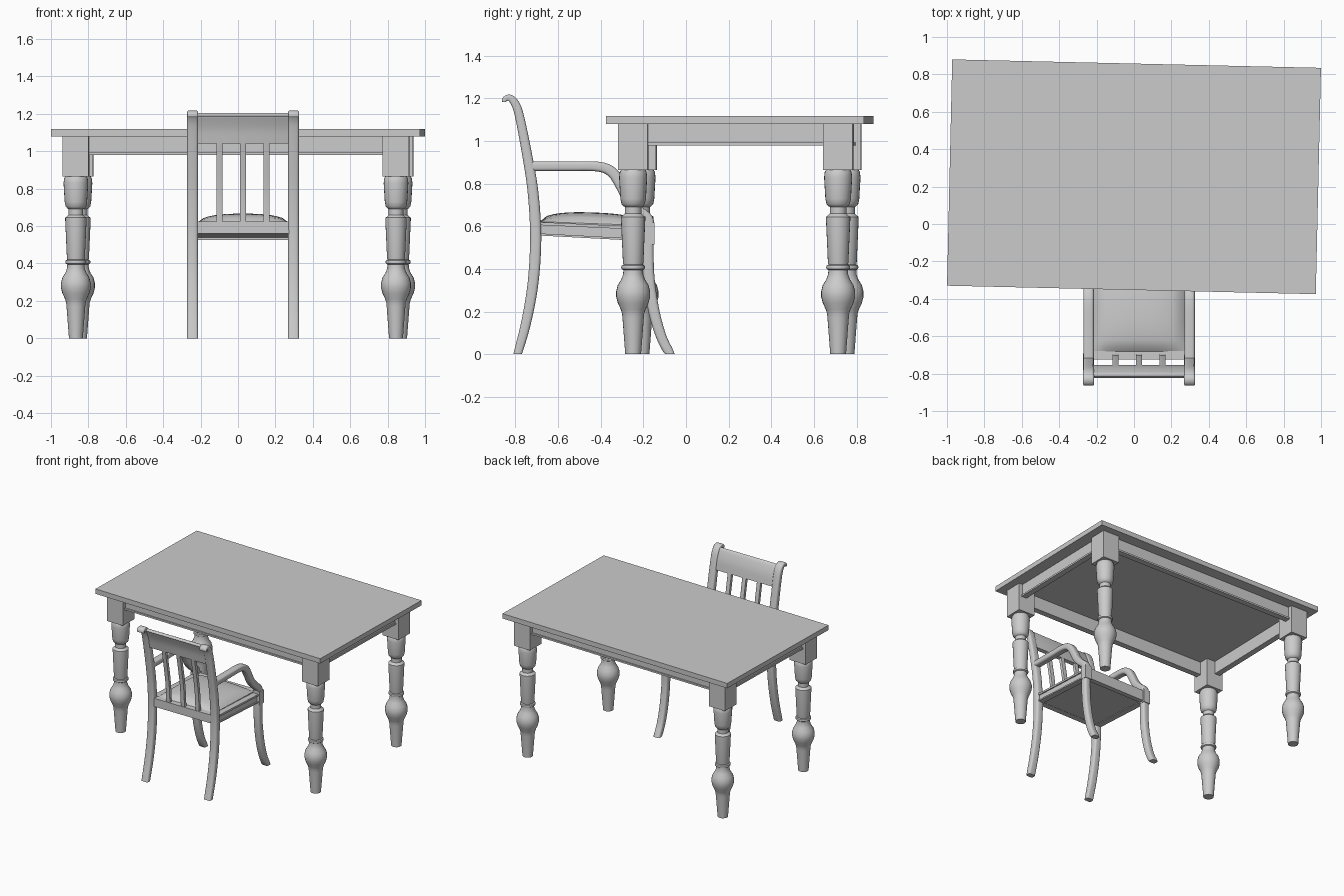
import bpy, bmesh, math
from mathutils import Matrix, Vector

if "Cube" in bpy.data.objects:
    bpy.data.objects.remove(bpy.data.objects["Cube"])

TABLE = Matrix.Translation((0, 0.2525, 0)) @ Matrix.Rotation(math.radians(-1.31), 4, 'Z')
CX = 0.027  # chair centre


def finish(name, bm, matrix=Matrix(), smooth=True):
    bmesh.ops.recalc_face_normals(bm, faces=bm.faces)
    me = bpy.data.meshes.new(name)
    bm.to_mesh(me)
    bm.free()
    ob = bpy.data.objects.new(name, me)
    bpy.context.collection.objects.link(ob)
    ob.matrix_world = matrix
    if smooth:
        bpy.ops.object.select_all(action='DESELECT')
        ob.select_set(True)
        bpy.context.view_layer.objects.active = ob
        bpy.ops.object.shade_smooth_by_angle(angle=math.radians(35))
    return ob


def box(name, lo, hi, matrix=Matrix()):
    lo, hi = Vector(lo), Vector(hi)
    bm = bmesh.new()
    bmesh.ops.create_cube(bm, size=1)
    for v in bm.verts:
        v.co = (lo + hi) / 2 + Vector(a * b for a, b in zip(v.co, hi - lo))
    return finish(name, bm, matrix, False)


def skin(bm, rings, cap=True):
    n = len(rings[0])
    for a, b in zip(rings, rings[1:]):
        for i in range(n):
            bm.faces.new((a[i], a[(i + 1) % n], b[(i + 1) % n], b[i]))
    if cap:
        bm.faces.new(rings[0])
        bm.faces.new(rings[-1])


def turned(name, profile, matrix, sides=24):
    bm = bmesh.new()
    rings = [[bm.verts.new((r * math.cos(2 * math.pi * i / sides),
                            r * math.sin(2 * math.pi * i / sides), z))
              for i in range(sides)] for r, z in profile]
    skin(bm, rings)
    return finish(name, bm, matrix)


def smooth_path(pts, steps):
    """Catmull-Rom through (y, z, thickness) points."""
    p = [Vector(q) for q in pts]
    p = [2 * p[0] - p[1]] + p + [2 * p[-1] - p[-2]]
    out = []
    for a, b, c, d in zip(p, p[1:], p[2:], p[3:]):
        for k in range(steps):
            t = k / steps
            out.append(0.5 * (2 * b + (c - a) * t + (2 * a - 5 * b + 4 * c - d) * t * t
                              + (3 * b - a - 3 * c + d) * t ** 3))
    return out + [p[-2]]


def sweep(name, pts, x, width, steps=4, corner=0.3, foot=False):
    """Sweep a rounded rectangle along a path in the yz plane."""
    path = smooth_path(pts, steps)
    bm = bmesh.new()
    rings = []
    for i, q in enumerate(path):
        t = path[min(i + 1, len(path) - 1)] - path[max(i - 1, 0)]
        n = Vector((t.y, -t.x)).normalized()
        if foot and i == 0:
            n = Vector((1, 0)) if n.x > 0 else Vector((-1, 0))
        w, h = width / 2, q.z / 2
        r = corner * min(width, q.z)
        ring = []
        for j, (sx, sy) in enumerate(((1, 1), (-1, 1), (-1, -1), (1, -1))):
            for k in range(4 if corner else 1):
                ang = math.pi / 2 * (j + k / 3)
                u = sx * (w - r) + r * math.cos(ang)
                v = sy * (h - r) + r * math.sin(ang)
                ring.append(bm.verts.new((x + u, q.x + n.x * v, max(0, q.y + n.y * v))))
        rings.append(ring)
    skin(bm, rings)
    return finish(name, bm)


# Table top
box("table_top", (-0.986, -0.605, 1.08), (0.986, 0.605, 1.118), TABLE)

# Table legs: square block plus turned post
LEG = [(0.037, 0), (0.05, 0.17), (0.052, 0.19), (0.058, 0.21), (0.072, 0.24), (0.08, 0.27),
       (0.08, 0.295), (0.072, 0.325), (0.056, 0.35), (0.047, 0.375), (0.046, 0.395),
       (0.054, 0.4), (0.056, 0.408), (0.054, 0.416), (0.046, 0.42), (0.048, 0.43),
       (0.057, 0.63), (0.057, 0.645), (0.049, 0.65), (0.039, 0.66), (0.039, 0.69),
       (0.046, 0.695), (0.055, 0.705), (0.06, 0.73), (0.066, 0.83), (0.063, 0.855), (0.055, 0.868)]
A, B, H = 0.856, 0.481, 0.07
for sx in (-1, 1):
    for sy in (-1, 1):
        x, y = sx * A, sy * B
        box("leg_block", (x - H, y - H, 0.865), (x + H, y + H, 1.08), TABLE)
        turned("turned_leg", LEG, TABLE @ Matrix.Translation((x, y, 0)))

# Aprons with a bead along the lower edge
for s in (-1, 1):
    for name, off, t, z0, z1 in (("apron", 0.02, 0.018, 0.98, 1.08),
                                 ("apron_bead", 0.025, 0.022, 0.98, 0.993)):
        y, x = s * (B + off), s * (A + off)
        box(name + "_long", (-A + H, y - t, z0), (A - H, y + t, z1), TABLE)
        box(name + "_short", (x - t, -B + H, z0), (x + t, B - H, z1), TABLE)

# Chair posts, arms and front legs
POST = [(-0.79, 0, 0.04), (-0.752, 0.14, 0.046), (-0.722, 0.3, 0.05), (-0.708, 0.45, 0.052),
        (-0.706, 0.6, 0.052), (-0.72, 0.78, 0.05), (-0.748, 0.95, 0.046), (-0.782, 1.12, 0.042),
        (-0.804, 1.18, 0.038), (-0.828, 1.203, 0.03), (-0.85, 1.197, 0.024), (-0.853, 1.183, 0.018)]
ARM = [(-0.72, 0.882, 0.045), (-0.55, 0.882, 0.045), (-0.41, 0.88, 0.046), (-0.345, 0.852, 0.05),
       (-0.305, 0.79, 0.05), (-0.27, 0.725, 0.05), (-0.225, 0.675, 0.05), (-0.18, 0.635, 0.05),
       (-0.172, 0.58, 0.05)]
FRONT = [(-0.075, 0, 0.045), (-0.115, 0.08, 0.048), (-0.15, 0.2, 0.052), (-0.173, 0.35, 0.052),
         (-0.178, 0.48, 0.052), (-0.175, 0.6, 0.05), (-0.178, 0.64, 0.04)]
for s in (-1, 1):
    x = CX + s * 0.27
    sweep("back_post", POST, x, 0.058, foot=True)
    sweep("arm", ARM, x, 0.056)
    sweep("front_leg", FRONT, x, 0.054, foot=True)
    box("leg_joint", (x - 0.029, -0.2, 0.515), (x + 0.029, -0.147, 0.618))
    # Side rail with lips along top and bottom
    sweep("side_rail", [(-0.69, 0.59, 0.055), (-0.18, 0.562, 0.06)], CX + s * 0.262, 0.036, 1, 0)
    sweep("side_rail_lip", [(-0.69, 0.613, 0.014), (-0.18, 0.59, 0.014)], CX + s * 0.266, 0.046, 1, 0)
    sweep("side_rail_foot", [(-0.69, 0.562, 0.01), (-0.18, 0.535, 0.01)], CX + s * 0.266, 0.046, 1, 0)

# Chair back: top panel, slats and lower rail
sweep("back_panel", [(-0.767, 1.045, 0.028), (-0.782, 1.12, 0.028), (-0.806, 1.182, 0.026),
                     (-0.818, 1.196, 0.02)], CX, 0.5, corner=0.15)
for i in (-1, 0, 1):
    sweep("back_slat", [(-0.708, 0.61, 0.024), (-0.72, 0.78, 0.024), (-0.748, 0.95, 0.024),
                        (-0.768, 1.055, 0.024)], CX + i * 0.126, 0.033, corner=0.1)
box("back_rail", (CX - 0.25, -0.725, 0.56), (CX + 0.25, -0.68, 0.625))
box("front_rail", (CX - 0.25, -0.192, 0.525), (CX + 0.25, -0.155, 0.608))

# Seat underside board
sweep("seat_board", [(-0.69, 0.572, 0.02), (-0.18, 0.545, 0.02)], CX, 0.5, 1, 0)

# Domed seat cushion
bm = bmesh.new()
N = 16
bmesh.ops.create_grid(bm, x_segments=N, y_segments=N, size=1)
rim = [e for e in bm.edges if e.is_boundary]
skirt = bmesh.ops.extrude_edge_only(bm, edges=rim)["geom"]
low = {v for v in skirt if isinstance(v, bmesh.types.BMVert)}
for v in bm.verts:
    u, w = v.co.x, v.co.y
    dome = 0.052 * math.sqrt(max(0, (1 - abs(u) ** 2.5) * (1 - abs(w) ** 2.5)))
    z = 0.613 - 0.009 * w + (-0.05 if v in low else dome)
    v.co = (CX + 0.243 * u, -0.435 + 0.25 * w, z)
finish("seat_cushion", bm)
